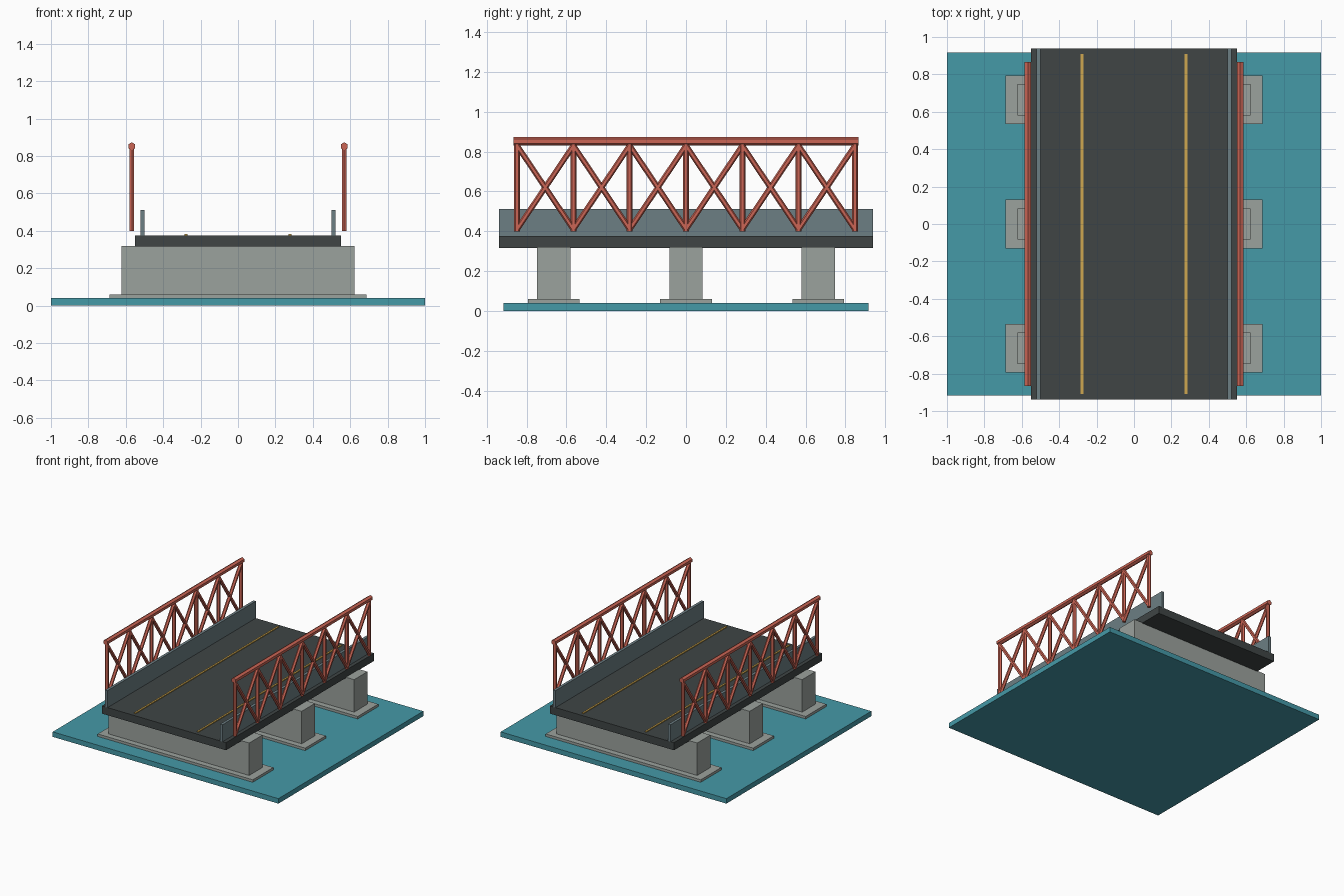
import bpy, bmesh
from mathutils import Vector, Matrix

if "Cube" in bpy.data.objects:
    bpy.data.objects.remove(bpy.data.objects["Cube"])


def material(name, rgb):
    m = bpy.data.materials.new(name)
    m.diffuse_color = (*rgb, 1)
    m.use_nodes = True
    m.node_tree.nodes["Principled BSDF"].inputs["Base Color"].default_value = m.diffuse_color
    return m


WATER = material("water_teal", (0.06, 0.32, 0.39))
CONCRETE = material("concrete", (0.33, 0.36, 0.34))
ASPHALT = material("asphalt", (0.05, 0.06, 0.06))
YELLOW = material("line_yellow", (0.62, 0.39, 0.08))
STEEL = material("barrier_steel", (0.15, 0.21, 0.23))
RED = material("truss_red", (0.60, 0.13, 0.09))


def finish(name, bm, mat):
    mesh = bpy.data.meshes.new(name)
    bm.to_mesh(mesh)
    bm.free()
    mesh.materials.append(mat)
    obj = bpy.data.objects.new(name, mesh)
    bpy.context.collection.objects.link(obj)
    return obj


def box(name, x, y, z, mat):
    """Box from (min, max) ranges on each axis."""
    bm = bmesh.new()
    size = [r[1] - r[0] for r in (x, y, z)]
    centre = Vector([(r[0] + r[1]) / 2 for r in (x, y, z)])
    bmesh.ops.create_cube(bm, size=1, matrix=Matrix.Translation(centre) @ Matrix.Diagonal((*size, 1)))
    return finish(name, bm, mat)


def add_bar(bm, a, b, r):
    """Six-sided bar between two points."""
    a, b = Vector(a), Vector(b)
    d = b - a
    m = Matrix.Translation((a + b) / 2) @ d.to_track_quat('Z', 'Y').to_matrix().to_4x4()
    bmesh.ops.create_cone(bm, cap_ends=True, segments=6, radius1=r, radius2=r,
                          depth=d.length, matrix=m)


# Water slab
box("water", (-1, 1), (-0.917, 0.917), (0, 0.04), WATER)

# Piers on footings
for i, y in enumerate((-0.664, 0, 0.664)):
    box(f"footing_{i + 1}", (-0.687, 0.687), (y - 0.13, y + 0.13), (0.038, 0.06), CONCRETE)
    box(f"pier_{i + 1}", (-0.623, 0.623), (y - 0.084, y + 0.084), (0.04, 0.32), CONCRETE)

# Road deck
box("deck", (-0.55, 0.55), (-0.938, 0.938), (0.315, 0.376), ASPHALT)

# Both sides: lane line, barrier, truss
BOTTOM, TOP, PANELS, HALF = 0.40, 0.84, 6, 0.848
for side, s in (("left", -1), ("right", 1)):
    cx = s * 0.278
    box(f"lane_line_{side}", (cx - 0.007, cx + 0.007), (-0.908, 0.908), (0.374, 0.383), YELLOW)
    cx = s * 0.51
    box(f"barrier_{side}", (cx - 0.011, cx + 0.011), (-0.938, 0.938), (0.37, 0.512), STEEL)

    bm = bmesh.new()
    x = s * 0.568
    ys = [-HALF + 2 * HALF * i / PANELS for i in range(PANELS + 1)]
    add_bar(bm, (x, -0.867, 0.852), (x, 0.867, 0.852), 0.021)
    for y in ys:
        add_bar(bm, (x, y, BOTTOM), (x, y, TOP), 0.015)
    for y0, y1 in zip(ys, ys[1:]):
        add_bar(bm, (x, y0, BOTTOM + 0.01), (x, y1, TOP - 0.01), 0.014)
        add_bar(bm, (x, y0, TOP - 0.01), (x, y1, BOTTOM + 0.01), 0.014)
    finish(f"truss_{side}", bm, RED)
